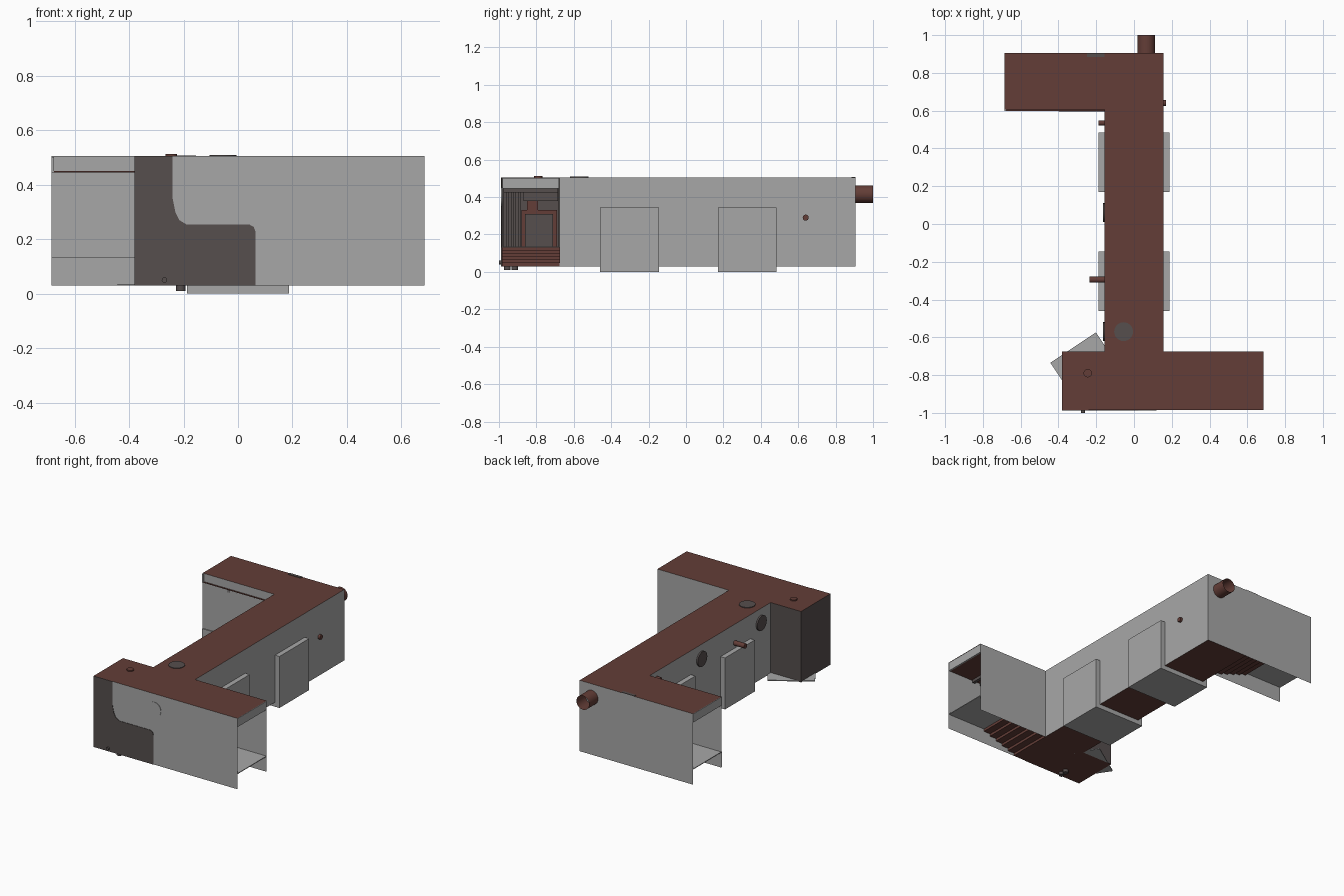
import bpy, math

if "Cube" in bpy.data.objects:
    bpy.data.objects.remove(bpy.data.objects["Cube"])


def material(name, rgb):
    m = bpy.data.materials.new(name)
    m.use_nodes = True
    m.diffuse_color = (*rgb, 1)
    m.node_tree.nodes["Principled BSDF"].inputs["Base Color"].default_value = (*rgb, 1)
    m.use_backface_culling = True
    return m


GREY = material("wall grey", (0.39, 0.39, 0.39))
RED = material("rust red", (0.125, 0.047, 0.038))
DARK = material("dark charcoal", (0.092, 0.077, 0.075))


def mesh(name, verts, faces, mats, indices=None):
    me = bpy.data.meshes.new(name)
    me.from_pydata(verts, [], faces)
    for m in mats:
        me.materials.append(m)
    if indices:
        for p, i in zip(me.polygons, indices):
            p.material_index = i
    ob = bpy.data.objects.new(name, me)
    bpy.context.collection.objects.link(ob)
    return ob


def box(name, lo, hi, mat, turn=0):
    c = [(a + b) / 2 for a, b in zip(lo, hi)]
    bpy.ops.mesh.primitive_cube_add(size=1, location=c, rotation=(0, 0, turn))
    ob = bpy.context.object
    ob.name = name
    ob.scale = [b - a for a, b in zip(lo, hi)]
    ob.data.materials.append(mat)
    return ob


def cylinder(name, loc, r, depth, axis, mat, cap="NGON", sides=24):
    rot = {"x": (0, math.pi / 2, 0), "y": (math.pi / 2, 0, 0), "z": (0, 0, 0)}[axis]
    bpy.ops.mesh.primitive_cylinder_add(vertices=sides, radius=r, depth=depth,
                                        location=loc, rotation=rot, end_fill_type=cap)
    ob = bpy.context.object
    ob.name = name
    ob.data.materials.append(mat)
    bpy.ops.object.shade_smooth_by_angle()
    return ob


# Main levels and edges
LOW, HIGH, FLOOR, CEIL = 0.03, 0.505, 0.13, 0.445
END, SIDE, STUB = 0.685, 0.155, 0.38
F0, F1, B0, B1 = -0.985, -0.675, 0.605, 0.905

# Outer walls and roof, open at the two arm ends
plan = [(-STUB, F0), (END, F0), (END, F1), (SIDE, F1), (SIDE, B1),
        (-END, B1), (-END, B0), (-SIDE, B0), (-SIDE, F1), (-STUB, F1)]
n = len(plan)
verts = [(x, y, LOW) for x, y in plan] + [(x, y, HIGH) for x, y in plan]
faces, index = [tuple(range(n, 2 * n))], [1]
for i in range(n):
    if i in (1, 5):
        continue
    j = (i + 1) % n
    faces.append((i, j, n + j, n + i))
    index.append(2 if i >= 8 else 0)
mesh("outer_shell", verts, faces, [GREY, RED, DARK], index)

# Underside of the hull between the stairs
base = [(-STUB, F0), (SIDE, F0), (SIDE, B1), (-SIDE, B1), (-SIDE, F1), (-STUB, F1)]
mesh("underside", [(x, y, LOW) for x, y in base], [tuple(range(5, -1, -1))], [RED])

# Open arms: the second is the first turned half way round
for tag, s in (("front", 1), ("back", -1)):
    def at(x, y, z):
        return (x, y, z) if s == 1 else (-x, -0.08 - y, z)

    def arm_box(name, lo, hi, mat):
        a, b = at(*lo), at(*hi)
        box(f"{tag}_{name}", [min(p) for p in zip(a, b)], [max(p) for p in zip(a, b)], mat)

    # stairs under the floor
    count, x, z = 6, 0.4, FLOOR
    run, rise = (0.4 - SIDE) / (count - 1), (FLOOR - LOW) / count
    path = [(x, z)]
    for k in range(count):
        z -= rise
        path.append((x, z))
        if k < count - 1:
            x -= run
            path.append((x, z))
    v = [at(px, y, pz) for px, pz in path for y in (F0, F1)]
    f = [(2 * k + 1, 2 * k, 2 * k + 2, 2 * k + 3) for k in range(len(path) - 1)]
    mesh(tag + "_stairs", v, f, [RED])

    # inner faces of the wall skirts below the floor
    for side, y, order in (("outer", F0 + 0.003, (3, 2, 1, 0)), ("inner", F1 - 0.003, (0, 1, 2, 3))):
        v = [at(SIDE, y, LOW), at(END, y, LOW), at(END, y, FLOOR), at(SIDE, y, FLOOR)]
        mesh(f"{tag}_{side}_skirt", v, [order], [GREY])

    # floor, ceiling, lintel and the far wall of the corridor
    e = 0.003
    arm_box("floor", (-0.1, F0 + e, FLOOR), (END, F1 - e, FLOOR + 0.005), GREY)
    arm_box("ceiling", (-0.1, F0 + e, CEIL), (END - 0.01, F1 - e, CEIL + 0.005), RED)
    arm_box("lintel", (END - 0.01, F0 + e, CEIL), (END, F1 - e, HIGH - e), GREY)
    arm_box("far_wall", (-0.11, F0 + e, FLOOR), (-0.1, F1 - e, CEIL), DARK)
    # fittings along the corridor
    for k in range(4):
        y = F0 + 0.01 + k * 0.026
        arm_box("post", (0.0, y, FLOOR), (0.02, y + 0.015, CEIL), DARK)
        arm_box("ceiling_bar", (0.3 + k * 0.06, F0 + 0.01, CEIL - 0.02),
                (0.32 + k * 0.06, F1 - 0.01, CEIL), DARK)
    arm_box("beam", (0.1, -0.87, 0.38), (0.12, F1 - 0.01, CEIL), DARK)
    arm_box("door_frame", (-0.1, -0.88, FLOOR), (-0.06, -0.69, 0.33), RED)
    arm_box("door", (-0.06, -0.86, FLOOR), (-0.05, -0.71, 0.31), DARK)
    arm_box("door_pipe", (-0.1, -0.85, 0.33), (-0.06, -0.79, 0.38), RED)

# Side pads that pass under the spine
for name, y in (("front_pad", -0.46), ("back_pad", 0.17)):
    box(name, (-0.188, y, 0), (0.188, y + 0.315, 0.345), GREY)

# Dark stepped panel on the front
outline = [(-0.38, 0.03), (0.065, 0.03), (0.065, 0.225), (0.058, 0.245), (0.04, 0.255),
           (-0.19, 0.255), (-0.215, 0.27), (-0.23, 0.3), (-0.24, 0.35), (-0.24, 0.505),
           (-0.38, 0.505)]
m = len(outline)
verts = [(x, y, z) for y in (F0 - 0.003, F0) for x, z in outline]
faces = [tuple(range(m))] + [(i, i + m, (i + 1) % m + m, (i + 1) % m) for i in range(m)]
mesh("front_panel", verts, faces, [DARK])

# Round hatches and windows
cylinder("roof_hatch", (-0.055, -0.57, HIGH), 0.05, 0.008, "z", DARK)
cylinder("roof_cap", (-0.245, -0.79, HIGH), 0.022, 0.016, "z", RED)
cylinder("front_window", (0.07, F0, 0.4), 0.05, 0.006, "y", GREY)
for y in (-0.57, 0.06):
    cylinder("side_window", (-SIDE - 0.004, y, 0.41), 0.05, 0.012, "x", DARK)
box("roof_plate", (-0.25, 0.885, HIGH), (-0.155, B1, HIGH + 0.003), DARK)

# Pipes and small fittings
cylinder("rear_pipe", (0.065, 0.95, 0.415), 0.047, 0.1, "y", RED, "NOTHING")
cylinder("side_pipe", (-0.195, -0.295, 0.38), 0.016, 0.08, "x", RED)
cylinder("right_stud", (0.16, 0.64, 0.29), 0.016, 0.02, "x", RED)
cylinder("left_stud", (-0.17, 0.535, 0.46), 0.014, 0.036, "x", RED)
cylinder("front_stud", (-0.27, -0.992, 0.05), 0.01, 0.016, "y", DARK)
for y in (-0.955, -0.915):
    cylinder("lower_stud", (-0.21, y, 0.022), 0.017, 0.024, "z", DARK)

# Slanted landing plate beside the front arm
box("landing_plate", (-0.42, -0.81, 0.03), (-0.13, -0.64, 0.036), GREY, math.radians(33.7))
